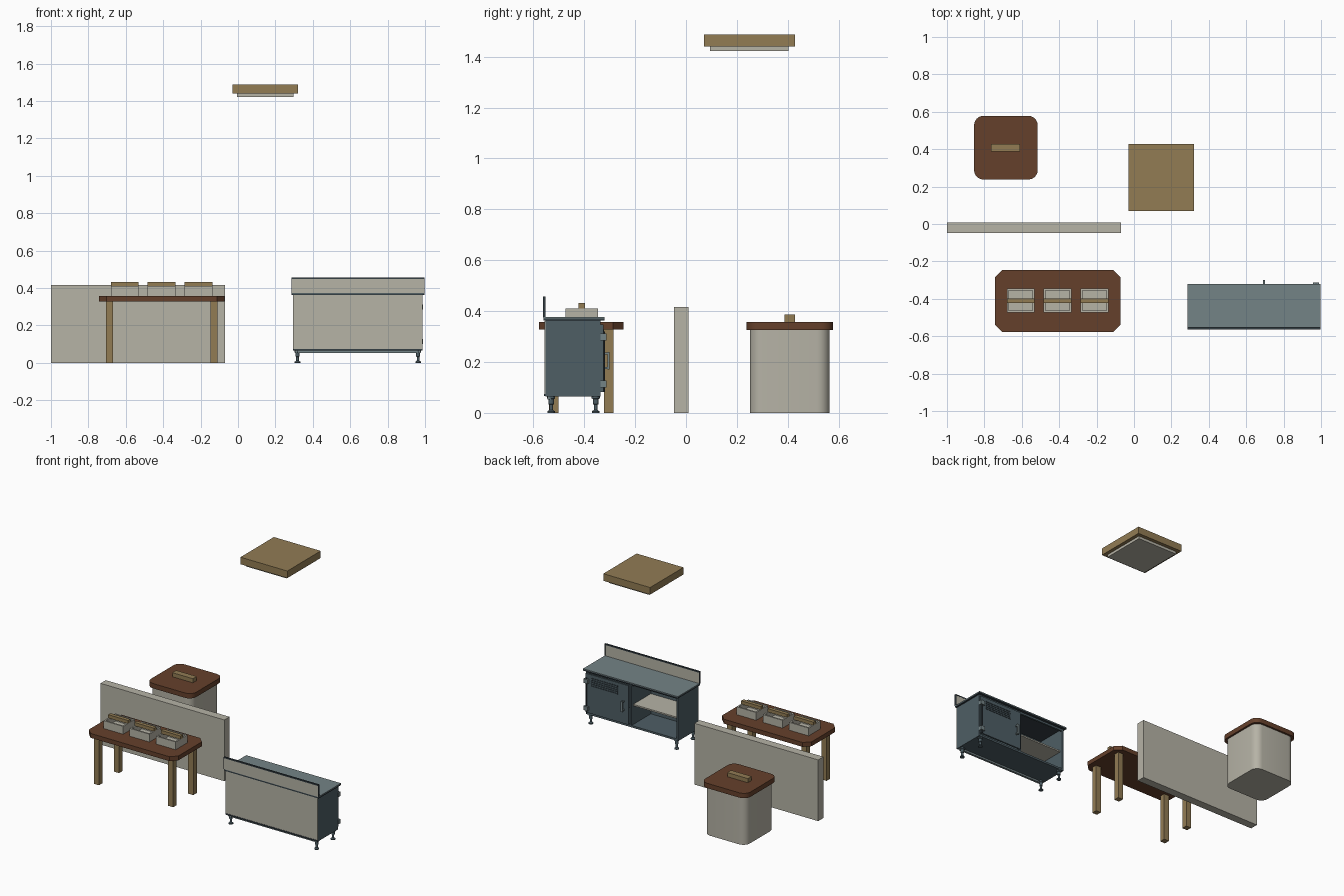
import bpy, bmesh, math

if "Cube" in bpy.data.objects:
    bpy.data.objects.remove(bpy.data.objects["Cube"])


def material(name, r, g, b):
    lin = [((c / 255 + 0.055) / 1.055) ** 2.4 for c in (r, g, b)]
    m = bpy.data.materials.new(name)
    m.diffuse_color = (*lin, 1)
    m.use_nodes = True
    m.node_tree.nodes["Principled BSDF"].inputs["Base Color"].default_value = m.diffuse_color
    return m


PALE = material("pale_stone", 182, 179, 166)
TAN = material("tan_wood", 146, 124, 84)
BROWN = material("dark_brown_wood", 101, 64, 43)
SLATE = material("slate_metal", 78, 94, 101)
STEEL = material("light_steel", 116, 131, 134)
DARK = material("dark_metal", 52, 62, 68)


def finish(bm, name, mat):
    bmesh.ops.recalc_face_normals(bm, faces=bm.faces)
    me = bpy.data.meshes.new(name)
    bm.to_mesh(me)
    bm.free()
    ob = bpy.data.objects.new(name, me)
    bpy.context.collection.objects.link(ob)
    me.materials.append(mat)
    return ob


def box(name, x, y, z, mat, corner=0, segments=1):
    """Box from (min, max) ranges, with optional rounded vertical edges."""
    bm = bmesh.new()
    bmesh.ops.create_cube(bm, size=1)
    for v in bm.verts:
        v.co = [r[0] if c < 0 else r[1] for c, r in zip(v.co, (x, y, z))]
    if corner:
        upright = [e for e in bm.edges
                   if abs(e.verts[0].co.z - e.verts[1].co.z) > 1e-5]
        bmesh.ops.bevel(bm, geom=upright, offset=corner, segments=segments,
                        profile=0.5, affect='EDGES')
    ob = finish(bm, name, mat)
    if segments > 1:
        bpy.context.view_layer.objects.active = ob
        ob.select_set(True)
        bpy.ops.object.shade_smooth_by_angle(angle=math.radians(35))
        ob.select_set(False)
    return ob


def turned(name, x, y, profile, mat, n=12):
    """Upright turned part from (radius, height) pairs."""
    bm = bmesh.new()
    rings = [[bm.verts.new((x + r * math.cos(i * math.tau / n),
                            y + r * math.sin(i * math.tau / n), z))
              for i in range(n)] for r, z in profile]
    for a, b in zip(rings, rings[1:]):
        for i in range(n):
            j = (i + 1) % n
            bm.faces.new((a[i], a[j], b[j], b[i]))
    bm.faces.new(rings[0])
    bm.faces.new(rings[-1])
    return finish(bm, name, mat)


# Hanging ceiling panel
box("ceiling_frame", (-0.03, 0.322), (0.07, 0.428), (1.44, 1.488), TAN)
box("ceiling_light_panel", (-0.005, 0.298), (0.095, 0.403), (1.422, 1.441), PALE)

# Low wall
box("partition_wall", (-1, -0.07), (-0.047, 0.009), (0, 0.416), PALE)

# Table
box("table_top", (-0.744, -0.072), (-0.578, -0.246), (0.328, 0.358), BROWN, 0.04)
for x in (-0.687, -0.129):
    for y in (-0.52, -0.304):
        box("table_leg", (x - 0.019, x + 0.019), (y - 0.019, y + 0.019), (0, 0.329), TAN)

# Three open trays with a bar handle
for cx in (-0.606, -0.409, -0.211):
    x0, x1, y0, y1, t = cx - 0.074, cx + 0.074, -0.473, -0.346, 0.01
    z = (0.358, 0.411)
    box("tray_floor", (x0, x1), (y0, y1), (0.358, 0.366), PALE)
    box("tray_front", (x0, x1), (y0, y0 + t), z, PALE)
    box("tray_back", (x0, x1), (y1 - t, y1), z, PALE)
    box("tray_left", (x0, x0 + t), (y0 + t, y1 - t), z, PALE)
    box("tray_right", (x1 - t, x1), (y0 + t, y1 - t), z, PALE)
    box("tray_handle", (x0, x1), (-0.422, -0.397), (0.409, 0.432), TAN)

# Round-cornered bin
box("bin_body", (-0.842, -0.528), (0.251, 0.565), (0, 0.326), PALE, 0.05, 6)
box("bin_lid", (-0.855, -0.515), (0.238, 0.578), (0.325, 0.358), BROWN, 0.05, 6)
box("bin_handle", (-0.765, -0.61), (0.387, 0.428), (0.357, 0.386), TAN)

# Cabinet carcass, open on the +y side
X0, X1, Y0, Y1 = 0.295, 0.987, -0.552, -0.337
box("cabinet_left_side", (X0, X0 + 0.012), (Y0, Y1), (0.07, 0.366), SLATE)
box("cabinet_right_side", (X1 - 0.012, X1), (Y0, Y1), (0.07, 0.366), SLATE)
box("cabinet_divider", (0.645, 0.657), (Y0, Y1), (0.07, 0.366), SLATE)
box("cabinet_floor", (X0, X1), (Y0, Y1), (0.065, 0.078), SLATE)
box("cabinet_inner_wall", (X0, X1), (Y0, Y0 + 0.008), (0.07, 0.366), SLATE)
box("cabinet_outer_panel", (X0, X1), (Y0 - 0.004, Y0), (0.075, 0.362), PALE)
box("cabinet_base_trim", (X0, X1), (Y0 - 0.006, Y0), (0.066, 0.075), DARK)
box("cabinet_base_rail", (0.305, 0.977), (-0.545, -0.53), (0.053, 0.066), STEEL)
box("cabinet_shelf", (X0 + 0.012, 0.645), (Y0 + 0.008, -0.355), (0.205, 0.215), PALE)
box("cabinet_top_rail", (X0, X1), (Y1 - 0.012, Y1), (0.35, 0.366), SLATE)
box("worktop", (0.286, 0.998), (-0.56, -0.32), (0.363, 0.371), DARK)
box("worktop_surface", (0.286, 0.998), (-0.56, -0.32), (0.371, 0.376), STEEL)

# Splash board with dark cap and ends
box("splash_board", (0.29, 0.994), (-0.562, -0.553), (0.374, 0.451), PALE)
box("splash_cap", (0.286, 0.998), (-0.563, -0.552), (0.449, 0.457), DARK)
for x in (0.286, 0.994):
    box("splash_end", (x, x + 0.004), (-0.563, -0.552), (0.374, 0.45), DARK)

# Door with vent slots, handle and hinges
box("cabinet_door", (0.66, 0.984), (Y1, -0.325), (0.083, 0.348), SLATE)
for i in range(5):
    z = 0.268 + i * 0.013
    box("door_vent", (0.74, 0.94), (-0.326, -0.323), (z, z + 0.007), DARK)
for z in (0.173, 0.23):
    box("handle_mount", (0.69, 0.7), (-0.326, -0.302), (z, z + 0.008), STEEL)
box("door_handle", (0.689, 0.701), (-0.309, -0.3), (0.17, 0.24), STEEL)
turned("hinge_rod", 0.974, -0.322, [(0.004, 0.083), (0.004, 0.32)], DARK, 8)
for z in (0.1, 0.285):
    box("door_hinge", (0.958, 0.99), (-0.337, -0.313), (z, z + 0.028), STEEL)

# Adjustable feet
for x in (0.318, 0.963):
    for y in (-0.53, -0.355):
        turned("cabinet_foot", x, y,
               [(0.015, 0), (0.015, 0.006), (0.007, 0.012), (0.007, 0.032),
                (0.011, 0.034), (0.011, 0.055), (0.016, 0.057), (0.016, 0.066)], SLATE)
